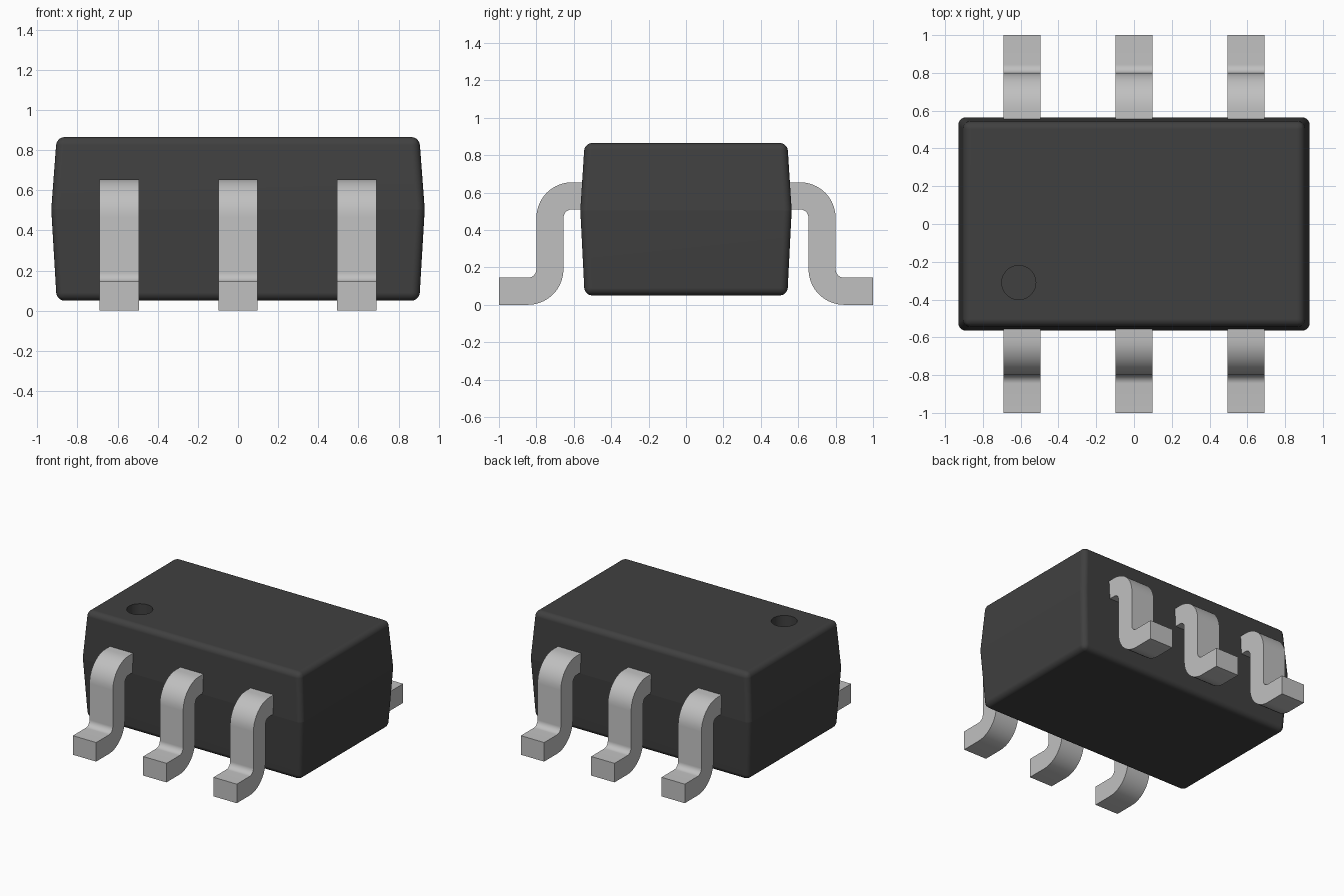
import bpy, bmesh, math

cube = bpy.data.objects.get("Cube")
if cube:
    bpy.data.objects.remove(cube, do_unlink=True)


def material(name, value):
    m = bpy.data.materials.new(name)
    m.use_nodes = True
    colour = (value, value, value, 1)
    m.diffuse_color = colour
    m.node_tree.nodes["Principled BSDF"].inputs["Base Color"].default_value = colour
    return m


BLACK = material("black plastic", 0.051)
SILVER = material("tinned metal", 0.527)


def make_object(name, bm, mat):
    bmesh.ops.recalc_face_normals(bm, faces=bm.faces[:])
    mesh = bpy.data.meshes.new(name)
    bm.to_mesh(mesh)
    bm.free()
    mesh.materials.append(mat)
    ob = bpy.data.objects.new(name, mesh)
    bpy.context.collection.objects.link(ob)
    return ob


def smooth(ob, degrees):
    bpy.ops.object.select_all(action='DESELECT')
    ob.select_set(True)
    bpy.context.view_layer.objects.active = ob
    bpy.ops.object.shade_smooth_by_angle(angle=math.radians(degrees))


# Body: three stacked rectangles, widest at the parting line
MID = 0.505
bm = bmesh.new()
rings = []
for hx, hy, z in ((0.903, 0.542, 0.05), (0.93, 0.565, MID), (0.903, 0.542, 0.865)):
    rings.append([bm.verts.new((sx * hx, sy * hy, z))
                  for sx, sy in ((-1, -1), (1, -1), (1, 1), (-1, 1))])
for a, b in zip(rings, rings[1:]):
    for i in range(4):
        j = (i + 1) % 4
        bm.faces.new((a[i], a[j], b[j], b[i]))
bm.faces.new(rings[0][::-1])
bm.faces.new(rings[2])
# Round every edge except the parting line
edges = [e for e in bm.edges if not all(abs(v.co.z - MID) < 1e-4 for v in e.verts)]
bmesh.ops.bevel(bm, geom=edges, offset=0.04, segments=5, profile=0.5, affect='EDGES')
body = make_object("body", bm, BLACK)

# Round pin-one recess in the top
bm = bmesh.new()
bmesh.ops.create_cone(bm, cap_ends=True, segments=48, radius1=0.09, radius2=0.09, depth=0.2)
bmesh.ops.translate(bm, verts=bm.verts[:], vec=(-0.61, -0.31, 0.865))
cutter = make_object("recess_cutter", bm, BLACK)
cutter.hide_render = True
cut = body.modifiers.new("recess", 'BOOLEAN')
cut.operation = 'DIFFERENCE'
cut.solver = 'EXACT'
cut.object = cutter
bpy.context.view_layer.objects.active = body
bpy.ops.object.modifier_apply(modifier=cut.name)
bpy.data.objects.remove(cutter, do_unlink=True)

smooth(body, 35)
for e in body.data.edges:
    if all(abs(body.data.vertices[i].co.z - MID) < 1e-3 for i in e.vertices):
        e.use_edge_sharp = True
normals = body.modifiers.new("even_normals", 'WEIGHTED_NORMAL')
normals.keep_sharp = True


# Legs: a gull-wing side profile swept across the leg width
def arc(cy, cz, r, start, end, n=10):
    angles = (math.radians(start + (end - start) * i / n) for i in range(n + 1))
    return [(cy + r * math.cos(a), cz + r * math.sin(a)) for a in angles]


R_IN, R_OUT = 0.045, 0.19
profile = ([(0.5, 0.655)]
           + arc(0.61, 0.465, R_OUT, 90, 0)
           + arc(0.845, 0.19, R_IN, 180, 270)
           + [(1.0, 0.145), (1.0, 0.0)]
           + arc(0.845, 0.19, R_OUT, 270, 180)
           + arc(0.61, 0.465, R_IN, 0, 90)
           + [(0.5, 0.51)])


def make_leg(name, x, side):
    bm = bmesh.new()
    face = bm.faces.new([bm.verts.new((x - 0.098, side * y, z)) for y, z in profile])
    swept = bmesh.ops.extrude_face_region(bm, geom=[face])["geom"]
    bmesh.ops.translate(bm, vec=(0.196, 0, 0),
                        verts=[g for g in swept if isinstance(g, bmesh.types.BMVert)])
    smooth(make_object(name, bm, SILVER), 30)


for side, label in ((-1, "front"), (1, "back")):
    for x, place in ((-0.592, "right"), (0, "middle"), (0.592, "left")):
        make_leg(f"{label}_{place}_leg", x, side)
